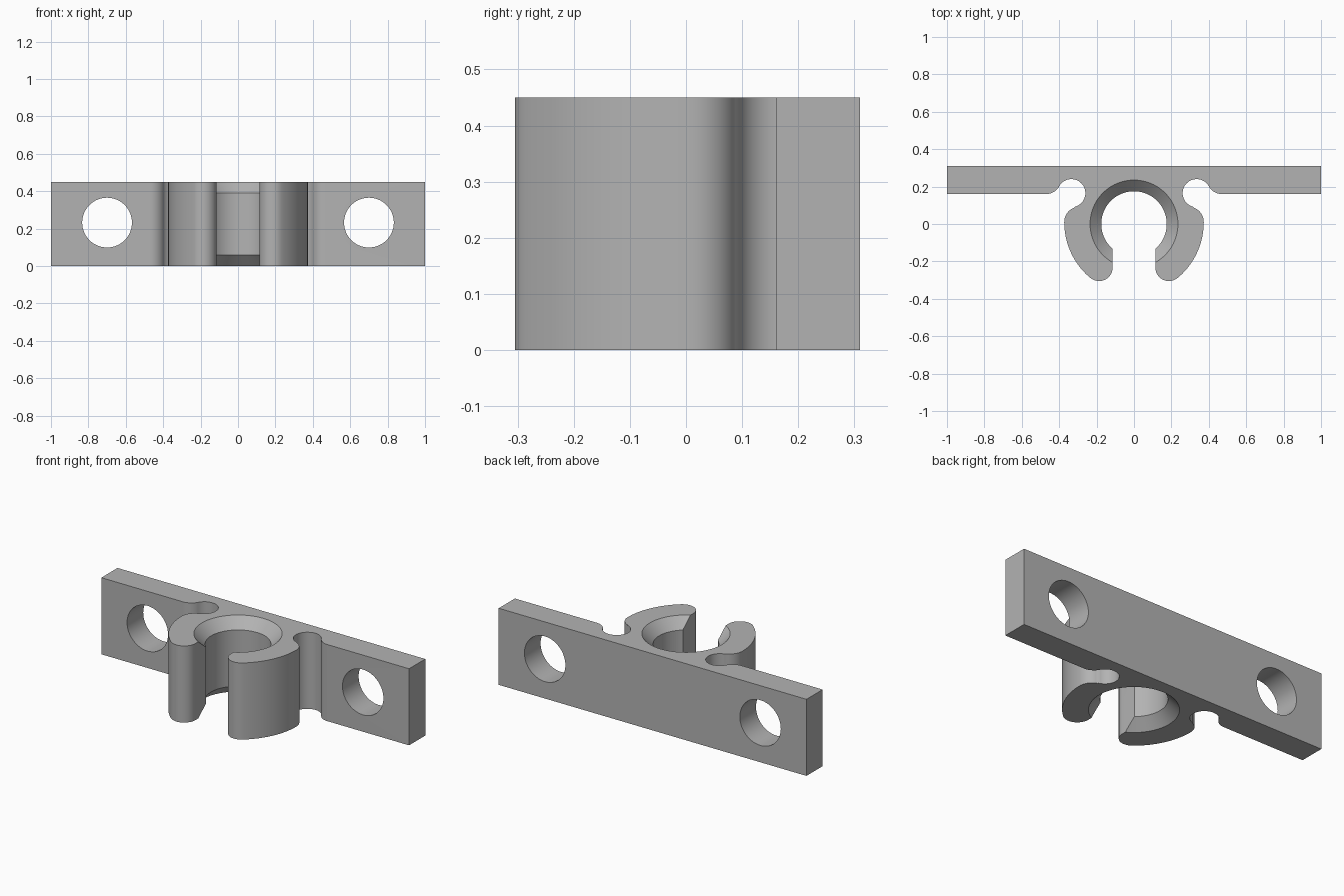
import bpy
import bmesh
from math import radians, cos, sin, asin, degrees

cube = bpy.data.objects.get("Cube")
if cube:
    bpy.data.objects.remove(cube, do_unlink=True)

HEIGHT = 0.45
BORE = 0.175
MOUTH = 0.235
SLOT = 0.114

plastic = bpy.data.materials.new("grey plastic")
plastic.use_nodes = True
grey = (0.45, 0.45, 0.45, 1)
plastic.diffuse_color = grey
plastic.node_tree.nodes["Principled BSDF"].inputs["Base Color"].default_value = grey


def arc(cx, cy, r, start, end, steps):
    angles = [radians(start + (end - start) * i / steps) for i in range(steps + 1)]
    return [(cx + r * cos(a), cy + r * sin(a)) for a in angles]


def add_cutter(name, bottom, top, length, location, rotation=(0, 0, 0)):
    bpy.ops.mesh.primitive_cone_add(vertices=96, radius1=bottom, radius2=top,
                                    depth=length, location=location, rotation=rotation)
    cutter = bpy.context.object
    cutter.name = name
    cutter.hide_render = True
    cutter.data.materials.append(plastic)
    return cutter


# Half outline: plate end, rounded notch, jaw, slot and bore
slot_angle = -degrees(asin((BORE**2 - SLOT**2) ** 0.5 / BORE))
half = [(1, 0.31), (1, 0.16)]
half += arc(0.47, 0.24, 0.08, 270, 209, 10)
half += arc(0.335, 0.165, 0.075, 29, 254, 32)[1:]
half += arc(0.29, 0.01, 0.083, 74, 0, 14)[1:]
half += arc(-0.016, 0.01, 0.389, 0, -50, 20)[1:]
half += arc(0.187, -0.232, 0.073, -50, -180, 20)[1:]
half += arc(0, 0, BORE, slot_angle, 90, 36)
outline = half + [(-x, y) for x, y in reversed(half[:-1])]

# Plate and clip extruded as one body
bm = bmesh.new()
face = bm.faces.new([bm.verts.new((x, y, 0)) for x, y in outline])
extruded = bmesh.ops.extrude_face_region(bm, geom=[face])
top_verts = [g for g in extruded["geom"] if isinstance(g, bmesh.types.BMVert)]
bmesh.ops.translate(bm, verts=top_verts, vec=(0, 0, HEIGHT))
bmesh.ops.recalc_face_normals(bm, faces=bm.faces)
mesh = bpy.data.meshes.new("clip_bracket")
bm.to_mesh(mesh)
bm.free()
mesh.materials.append(plastic)
bracket = bpy.data.objects.new("clip_bracket", mesh)
bpy.context.collection.objects.link(bracket)

# Screw holes and chamfers at both ends of the bore
cutters = [add_cutter(f"{side}_screw_hole", 0.133, 0.133, 0.6, (x, 0.23, 0.232),
                      (radians(90), 0, 0))
           for side, x in (("left", 0.7), ("right", -0.7))]
small, large = MOUTH - 0.08, MOUTH + 0.04
cutters.append(add_cutter("top_chamfer", small, large, 0.12, (0, 0, HEIGHT - 0.02)))
cutters.append(add_cutter("bottom_chamfer", large, small, 0.12, (0, 0, 0.02)))

bpy.ops.object.select_all(action="DESELECT")
bracket.select_set(True)
bpy.context.view_layer.objects.active = bracket
for cutter in cutters:
    cut = bracket.modifiers.new(cutter.name, "BOOLEAN")
    cut.operation = "DIFFERENCE"
    cut.solver = "EXACT"
    cut.object = cutter
    bpy.ops.object.modifier_apply(modifier=cut.name)
for cutter in cutters:
    bpy.data.objects.remove(cutter, do_unlink=True)

bpy.ops.object.shade_smooth_by_angle(angle=radians(30))
